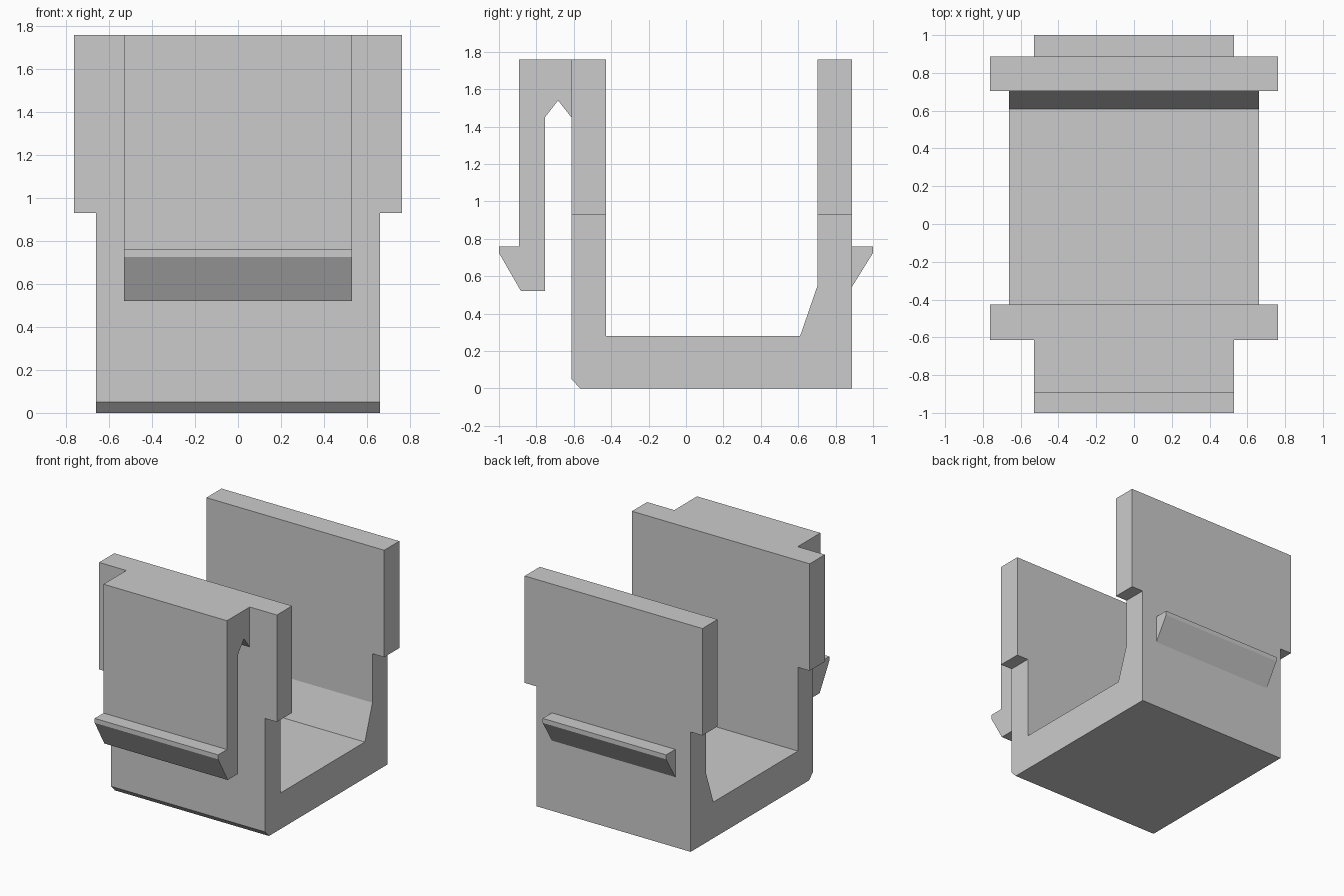
import bpy
import bmesh

if "Cube" in bpy.data.objects:
    bpy.data.objects.remove(bpy.data.objects["Cube"])

WALL_HALF, BASE_HALF, CLIP_HALF = 0.763, 0.662, 0.53   # half widths in x
FRONT, FRONT_IN, BACK_IN, BACK = -0.613, -0.427, 0.703, 0.888
TOP, STEP, FLOOR = 1.76, 0.93, 0.28


def extrude_profile(name, points, x0, x1):
    """Extrude a closed (y, z) profile from x0 to x1."""
    bm = bmesh.new()
    face = bm.faces.new([bm.verts.new((x0, y, z)) for y, z in points])
    ext = bmesh.ops.extrude_face_region(bm, geom=[face])["geom"]
    verts = [v for v in ext if isinstance(v, bmesh.types.BMVert)]
    bmesh.ops.translate(bm, verts=verts, vec=(x1 - x0, 0, 0))
    bmesh.ops.recalc_face_normals(bm, faces=bm.faces)
    mesh = bpy.data.meshes.new(name)
    bm.to_mesh(mesh)
    bm.free()
    obj = bpy.data.objects.new(name, mesh)
    bpy.context.collection.objects.link(obj)
    return obj


# U-shaped tray: floor, two tall walls, chamfered front edge, sloped rear corner
tray = extrude_profile("tray", [
    (FRONT, 0.05), (-0.565, 0), (BACK, 0), (BACK, TOP), (BACK_IN, TOP),
    (BACK_IN, 0.55), (0.61, FLOOR), (FRONT_IN, FLOOR), (FRONT_IN, TOP),
    (FRONT, TOP)], -WALL_HALF, WALL_HALF)

# Narrow the lower part on both sides, leaving the wider upper walls
for label, side in (("left", -1), ("right", 1)):
    cutter = extrude_profile(f"{label}_step_cutter", [
        (-1.5, -0.5), (1.5, -0.5), (1.5, STEP), (-1.5, STEP)],
        side * BASE_HALF, side * 1.2)
    cutter.hide_render = True
    cutter.hide_set(True)
    cut = tray.modifiers.new(f"{label}_step", 'BOOLEAN')
    cut.operation = 'DIFFERENCE'
    cut.solver = 'EXACT'
    cut.object = cutter

# Hanging spring arm with hooked end on the front wall
extrude_profile("front_latch", [
    (FRONT, TOP), (-0.892, TOP), (-0.892, 0.76), (-1, 0.76), (-1, 0.725),
    (-0.882, 0.52), (-0.754, 0.52), (-0.754, 1.45), (-0.684, 1.54),
    (FRONT, 1.45)], -CLIP_HALF, CLIP_HALF)

# Wedge catch on the back wall
extrude_profile("rear_catch", [
    (BACK, 0.76), (1, 0.76), (1, 0.725), (BACK, 0.545)],
    -CLIP_HALF, CLIP_HALF)
